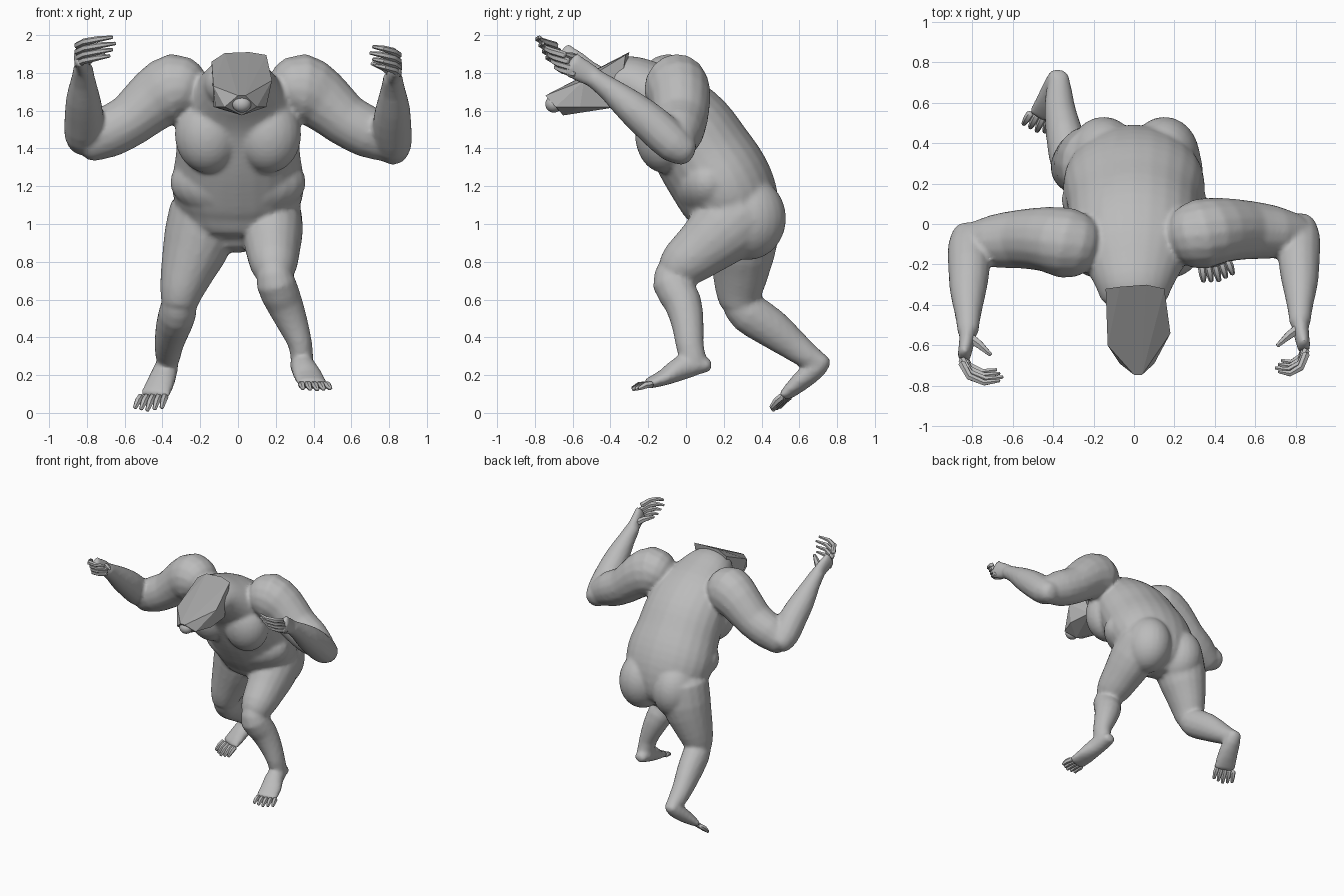
import bpy, bmesh, math
from mathutils import Vector

if "Cube" in bpy.data.objects:
    bpy.data.objects.remove(bpy.data.objects["Cube"])


def material(name, v):
    m = bpy.data.materials.new(name)
    m.diffuse_color = (v, v, v, 1)
    m.use_nodes = True
    m.node_tree.nodes["Principled BSDF"].inputs["Base Color"].default_value = m.diffuse_color
    return m


SKIN = material("grey skin", 0.5)
DARK = material("dark grey crown", 0.36)
BODY = []   # overlapping parts that are fused into one skin


def finish(name, bm, smooth=True, fuse=False):
    bmesh.ops.recalc_face_normals(bm, faces=bm.faces[:])
    me = bpy.data.meshes.new(name)
    bm.to_mesh(me)
    bm.free()
    me.materials.append(SKIN)
    ob = bpy.data.objects.new(name, me)
    bpy.context.collection.objects.link(ob)
    if fuse:
        BODY.append(ob)
    elif smooth:
        bpy.ops.object.select_all(action='DESELECT')
        ob.select_set(True)
        bpy.context.view_layer.objects.active = ob
        bpy.ops.object.shade_smooth_by_angle(angle=math.radians(40))
    return ob


def spline(rows, steps):
    """Catmull-Rom through rows of (x, y, z, half width, half depth)."""
    out, n = [], len(rows)
    for i in range(n - 1):
        p = [rows[max(0, min(n - 1, i + k))] for k in (-1, 0, 1, 2)]
        for s in range(steps):
            t = s / steps
            out.append([0.5 * (2 * b + (c - a) * t + (2 * a - 5 * b + 4 * c - d) * t * t
                               + (3 * b - a - 3 * c + d) * t ** 3) for a, b, c, d in zip(*p)])
    return out + [list(rows[-1])]


def loft(name, rows, side=(1, 0, 0), sides=14, steps=2, fuse=True):
    """Tube of elliptical rings with domed ends."""
    rows = [tuple(r) if len(r) == 5 else tuple(r) + (r[3],) for r in rows]
    rows = spline(rows, steps)
    pos = [Vector(r[:3]) for r in rows]
    n = len(rows)
    tan = [(pos[min(i + 1, n - 1)] - pos[max(i - 1, 0)]).normalized() for i in range(n)]
    rings = [(pos[i], tan[i], rows[i][3], rows[i][4]) for i in range(n)]
    ends = []
    for i, sign in ((0, -1), (-1, 1)):
        p, t, a, b = rings[i]
        h = min(a, b) * 0.5
        ends.append(((p + t * sign * h * 0.65, t, a * 0.72, b * 0.72), p + t * sign * h))
    rings = [ends[0][0]] + rings + [ends[1][0]]
    bm = bmesh.new()
    loops = []
    for p, t, a, b in rings:
        s = Vector(side)
        s = (s - t * s.dot(t)).normalized()
        u = t.cross(s)
        loops.append([bm.verts.new(p + s * a * math.cos(k * math.tau / sides)
                                   + u * b * math.sin(k * math.tau / sides)) for k in range(sides)])
    for A, B in zip(loops, loops[1:]):
        for k in range(sides):
            j = (k + 1) % sides
            bm.faces.new((A[k], A[j], B[j], B[k]))
    for L, (_, tip) in ((loops[0], ends[0]), (loops[-1], ends[1])):
        v = bm.verts.new(tip)
        for k in range(sides):
            bm.faces.new((L[k], L[(k + 1) % sides], v))
    return finish(name, bm, fuse=fuse)


def ellipsoid(name, centre, radii, fuse=True):
    bm = bmesh.new()
    bmesh.ops.create_uvsphere(bm, u_segments=24, v_segments=16, radius=1)
    for v in bm.verts:
        v.co = Vector(centre) + Vector([c * r for c, r in zip(v.co, radii)])
    return finish(name, bm, fuse=fuse)


# Torso leaning forward, pelvis to neck
loft("body", [(0, .27, .91, .14, .13), (0, .27, .97, .26, .21), (0, .245, 1.1, .33, .25),
              (0, .19, 1.22, .35, .265), (0, .10, 1.36, .33, .26), (0, .01, 1.5, .32, .245),
              (0, -.10, 1.62, .30, .21), (0, -.23, 1.71, .23, .165), (0, -.31, 1.74, .19, .15),
              (0, -.37, 1.735, .165, .13)], sides=24, steps=3)
ellipsoid("belly", (0, .12, 1.22), (.36, .20, .20))
for label, s in (("left", -1), ("right", 1)):
    ellipsoid(label + "_chest", (s * .16, -.115, 1.475), (.175, .155, .205))
    ellipsoid(label + "_buttock", (s * .15, .33, 1.03), (.175, .20, .22))

# Faceted head with a flat, dark crown
bm = bmesh.new()
for co in [(-.14, -.32, 1.86), (-.07, -.31, 1.905), (.06, -.30, 1.91), (.15, -.32, 1.895),
           (.18, -.54, 1.76), (.04, -.745, 1.68), (0, -.745, 1.68), (-.13, -.60, 1.73),
           (.10, -.69, 1.62), (-.07, -.69, 1.62), (.02, -.65, 1.575), (.15, -.56, 1.62),
           (-.12, -.56, 1.62), (.13, -.36, 1.62), (-.13, -.36, 1.62)]:
    bm.verts.new(co)
bmesh.ops.convex_hull(bm, input=bm.verts[:])
head = finish("head", bm, smooth=False)
head.data.materials.append(DARK)
for f in head.data.polygons:
    f.material_index = 1 if f.normal.z > 0.6 else 0
ellipsoid("snout", (.02, -.70, 1.635), (.05, .045, .045), fuse=False)


# Arms: the left one is mirrored, slightly further forward and higher
def arm(label, s, dy, dz, reach):
    def put(rows, lift=1.0):
        return [(s * r[0], r[1] + dy, r[2] + dz * lift) + tuple(r[3:]) for r in rows]
    loft(label + "_upper_arm", put([(.25, -.07, 1.70, .15), (.33, -.05, 1.715, .175, .19),
                                    (.44, -.03, 1.66, .16, .165), (.57, -.03, 1.55, .145, .14),
                                    (.70, -.04, 1.48, .13, .135), (.81, -.04, 1.42, .09, .10)],
                                   0 if s < 0 else 1), side=(0, 1, 0), sides=16)
    loft(label + "_forearm", put([(.82, .01, 1.38, .075), (.82, -.06, 1.42, .10),
                                  (.815, -.17, 1.52, .104), (.82, -.29, 1.62, .09),
                                  (.82, -.40, 1.71, .066), (.82, -.49, 1.775, .052)]))
    loft(label + "_palm", put([(.82, -.46, 1.76, .045, .05), (.825, -.53, 1.80, .04, .062),
                               (.84, -.61, 1.845, .032, .07)]), sides=12)
    for i in range(4):
        z, y, r = 1.795 + .033 * i, -.59 - .018 * i, reach - .015 * abs(i - 2)
        loft(f"{label}_finger_{i + 1}",
             put([(.85, y, z, .02), (.85 - r * .2, y - .065, z + .02, .019),
                  (.85 - r * .6, y - .095, z + .035, .016), (.85 - r, y - .085, z + .045, .009)]),
             side=(0, 0, 1), sides=6, steps=1, fuse=False)
    loft(label + "_thumb", put([(.82, -.51, 1.80, .028), (.765, -.55, 1.835, .022),
                                (.71, -.60, 1.85, .011)]), side=(0, 0, 1), sides=6, steps=1,
         fuse=False)


arm("right", 1, 0, 0, .15)
arm("left", -1, -.045, .05, .20)


# Feet with five toes
def foot(label, rows, base, out, toe):
    loft(label + "_foot", rows, side=out, sides=12)
    base, out, toe = Vector(base), Vector(out).normalized(), Vector(toe)
    for i in range(5):
        p = base + out * (i - 2) * .033
        q = p + toe * (1 - .1 * abs(i - 2)) + out * (i - 2) * .004
        m = (p + q) / 2 + Vector((0, 0, .006))
        loft(f"{label}_toe_{i + 1}", [(*p, .02), (*m, .019), (*q, .012)],
             side=out, sides=6, steps=1, fuse=False)


# Forward leg
loft("right_thigh", [(.165, .30, 1.06, .17, .20), (.18, .20, .97, .165, .19),
                     (.185, .08, .865, .145, .155), (.19, -.02, .785, .125, .13),
                     (.195, -.07, .74, .10, .10)], sides=18)
loft("right_shin", [(.19, -.07, .77, .08), (.20, -.075, .69, .105), (.245, -.015, .58, .098, .10),
                    (.295, .01, .46, .08, .085), (.33, .02, .36, .064, .075),
                    (.34, .04, .27, .06, .07)])
foot("right", [(.335, .12, .25, .045, .035), (.335, .06, .255, .06, .055),
               (.35, -.03, .235, .07, .065), (.375, -.11, .19, .082, .045),
               (.395, -.20, .155, .082, .028)],
     (.40, -.20, .15), (1, .25, 0), (.02, -.08, -.025))

# Trailing leg
loft("left_thigh", [(-.175, .29, 1.08, .185, .20), (-.21, .30, .92, .185, .19),
                    (-.265, .29, .76, .147, .155), (-.30, .28, .64, .115, .125),
                    (-.31, .28, .57, .095, .10)], sides=18)
loft("left_shin", [(-.31, .27, .59, .09), (-.32, .33, .53, .10, .11), (-.345, .45, .45, .092, .105),
                   (-.365, .56, .365, .078, .085), (-.37, .64, .305, .068, .07),
                   (-.37, .70, .27, .055, .055)])
foot("left", [(-.37, .735, .285, .05, .04), (-.38, .69, .24, .065, .058),
              (-.41, .60, .16, .078, .05), (-.44, .53, .095, .085, .03)],
     (-.45, .525, .085), (1, -.3, 0), (-.03, -.065, -.07))

# Fuse the overlapping parts into one continuous skin
bpy.ops.object.select_all(action='DESELECT')
for ob in BODY:
    ob.select_set(True)
body = BODY[0]
bpy.context.view_layer.objects.active = body
bpy.ops.object.join()
remesh = body.modifiers.new("fuse", 'REMESH')
remesh.mode = 'VOXEL'
remesh.voxel_size = 0.014
remesh.use_smooth_shade = True
relax = body.modifiers.new("relax", 'SMOOTH')
relax.factor = 0.5
relax.iterations = 5
